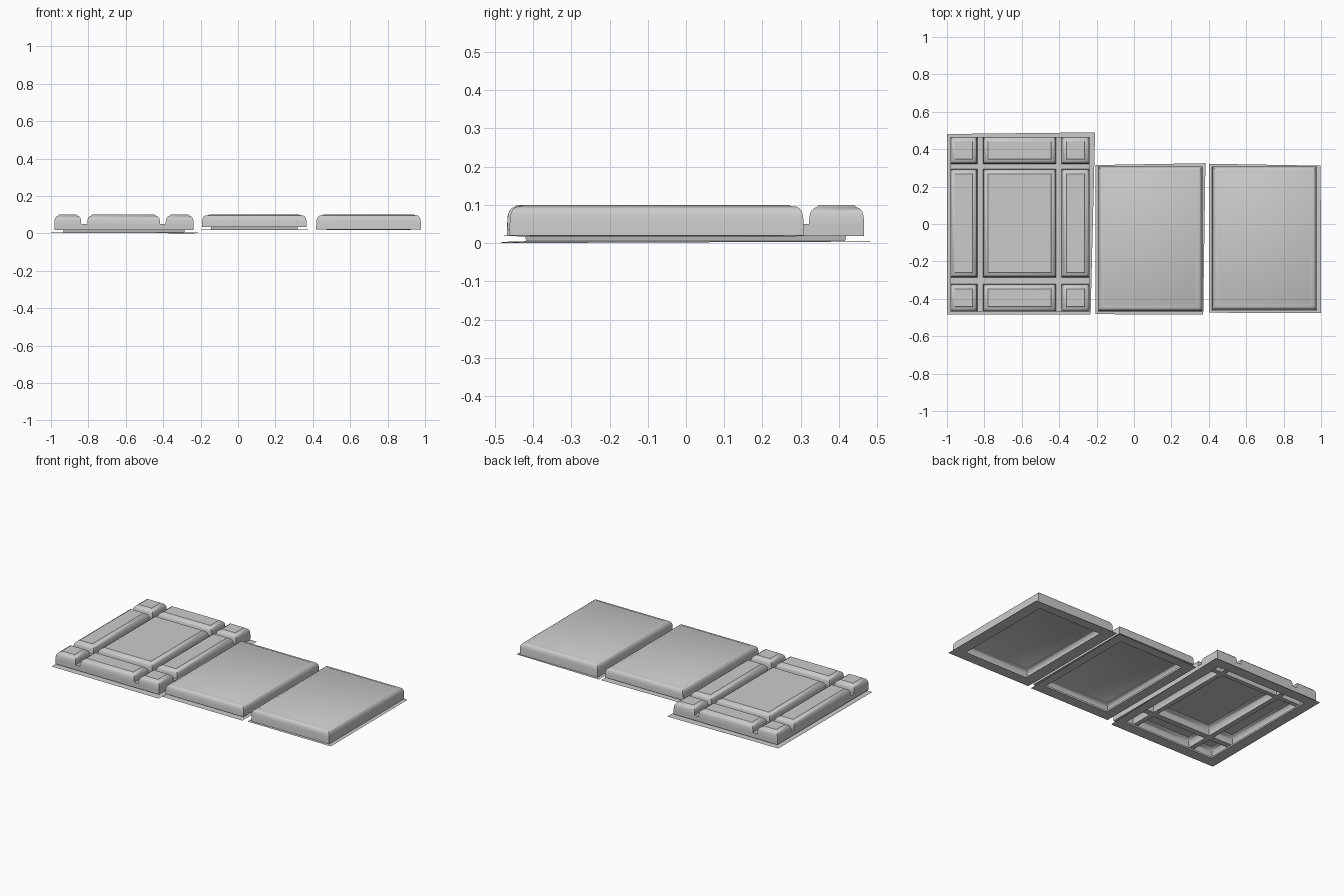
import bpy, bmesh, math

if "Cube" in bpy.data.objects:
    bpy.data.objects.remove(bpy.data.objects["Cube"])


def loft(bm, loops, cap=True):
    """Bridge a sequence of four-cornered loops, optionally closing the last."""
    rings = [[bm.verts.new(p) for p in lp] for lp in loops]
    for a, b in zip(rings, rings[1:]):
        for i in range(4):
            j = (i + 1) % 4
            bm.faces.new((a[i], a[j], b[j], b[i]))
    if cap:
        bm.faces.new(rings[-1])


def rect(r, inset, z):
    x0, x1, y0, y1 = r
    x0, x1, y0, y1 = x0 + inset, x1 - inset, y0 + inset, y1 - inset
    return [(x0, y0, z), (x1, y0, z), (x1, y1, z), (x0, y1, z)]


def finish(bm, name):
    bmesh.ops.remove_doubles(bm, verts=bm.verts, dist=0.0002)
    me = bpy.data.meshes.new(name)
    bm.to_mesh(me)
    bm.free()
    ob = bpy.data.objects.new(name, me)
    bpy.context.collection.objects.link(ob)
    bpy.ops.object.select_all(action='DESELECT')
    bpy.context.view_layer.objects.active = ob
    ob.select_set(True)
    bpy.ops.object.shade_smooth_by_angle(angle=math.radians(32))


def rim(bm, flange, r, step, z_sheet, z_lip):
    """Thin flange sheet, recessed step wall and outward lip under a panel."""
    loft(bm, [flange, rect(r, step, z_sheet + 0.002),
              rect(r, step - 0.003, z_lip), rect(r, 0, z_lip)], cap=False)


# rounded shell profile: (inset, height)
CROWN = [(0.001, 0.065), (0.004, 0.08), (0.010, 0.090),
         (0.018, 0.095), (0.032, 0.0965), (0.038, 0.1)]

# two plain raised panels, open underneath
plain = [
    ("middle_panel", (-0.193, 0.367, -0.468, 0.308), 0.05, 0.019, 0.035,
     [(-0.205, -0.482), (0.37, -0.485), (0.382, 0.325), (-0.205, 0.315)]),
    ("right_panel", (0.418, 0.978, -0.462, 0.308), 0.055, 0.017, 0.02,
     [(0.4, -0.474), (1.0, -0.477), (0.998, 0.312), (0.4, 0.322)]),
]
for name, r, step, zs, zl, corners in plain:
    bm = bmesh.new()
    rim(bm, [(x, y, zs) for x, y in corners], r, step, zs, zl)
    loft(bm, [rect(r, 0, zl)] + [rect(r, i, z) for i, z in CROWN])
    finish(bm, name)

# divided panel: flange, skirt, channel floor and nine hollow blocks
outer = (-0.982, -0.238, -0.468, 0.466)
FLOOR = 0.05
bm = bmesh.new()
rim(bm, [(-1, -0.483, 0.003), (-0.232, -0.483, 0.0),
         (-0.208, 0.49, 0.004), (-1, 0.481, 0.005)], outer, 0.05, 0.003, 0.018)
loft(bm, [rect(outer, 0, 0.018), rect(outer, 0, FLOOR)], cap=False)
xs = [outer[0], -0.838, -0.806, -0.417, -0.387, outer[1]]
ys = [outer[2], -0.322, -0.285, 0.293, 0.322, outer[3]]
BLOCK = [(0, FLOOR), (0.001, 0.07), (0.005, 0.083), (0.012, 0.091),
         (0.02, 0.094), (0.026, 0.1)]
for i in range(5):
    for j in range(5):
        cell = (xs[i], xs[i + 1], ys[j], ys[j + 1])
        if i % 2 or j % 2:
            bm.faces.new([bm.verts.new(p) for p in rect(cell, 0, FLOOR)])
        else:
            loft(bm, [rect(cell, a, z) for a, z in BLOCK])
finish(bm, "divided_panel")
